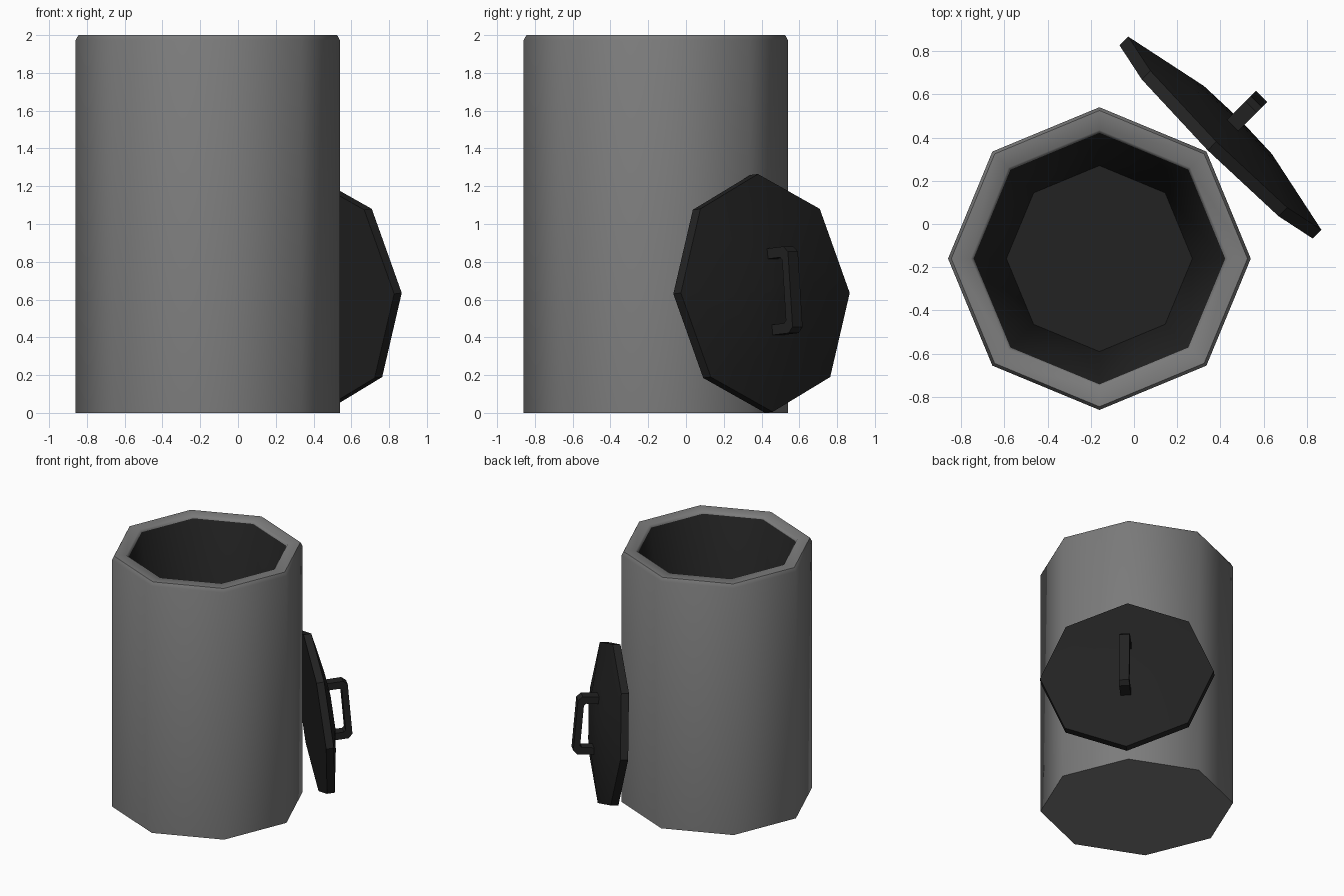
import bpy, bmesh, math
from mathutils import Matrix, Vector

if "Cube" in bpy.data.objects:
    bpy.data.objects.remove(bpy.data.objects["Cube"])


def material(name, v):
    m = bpy.data.materials.new(name)
    m.diffuse_color = (v, v, v, 1)
    m.use_nodes = True
    m.node_tree.nodes["Principled BSDF"].inputs["Base Color"].default_value = m.diffuse_color
    return m


grey = material("grey metal", 0.2)
black = material("dark plastic", 0.016)


def finish(name, bm, mats, smooth):
    bmesh.ops.recalc_face_normals(bm, faces=bm.faces)
    me = bpy.data.meshes.new(name)
    bm.to_mesh(me)
    bm.free()
    ob = bpy.data.objects.new(name, me)
    bpy.context.collection.objects.link(ob)
    for m in mats:
        me.materials.append(m)
    if smooth:
        bpy.ops.object.select_all(action='DESELECT')
        ob.select_set(True)
        bpy.context.view_layer.objects.active = ob
        bpy.ops.object.shade_smooth_by_angle(angle=math.radians(smooth))
    return ob


def lathe(profile, n=8):
    """Eight-sided solid from (radius, z) rings, capped at both ends."""
    bm = bmesh.new()
    rings = [[bm.verts.new((r * math.cos(2 * math.pi * i / n),
                            r * math.sin(2 * math.pi * i / n), z))
              for i in range(n)] for r, z in profile]
    for k, (a, b) in enumerate(zip(rings, rings[1:])):
        for i in range(n):
            j = (i + 1) % n
            bm.faces.new((a[i], a[j], b[j], b[i])).material_index = k
    bm.faces.new(rings[0])
    bm.faces.new(rings[-1]).material_index = len(profile) - 1
    return bm


# barrel: outer wall, rounded rim, tapered dark inside
bm = lathe([(0.70, 0), (0.70, 1.972), (0.685, 2.0), (0.595, 2.0),
            (0.58, 1.98), (0.43, 0.12)])
for f in bm.faces:
    f.material_index = 1 if f.material_index >= 4 else 0
barrel = finish("barrel", bm, [grey, black], 60)
barrel.location = (-0.16, -0.16, 0)

# frame of the leaning lid: local z points outward, local y up the lid
t = math.radians(5)
d = Vector((1, 1, 0)).normalized()
n = d * math.cos(t) + Vector((0, 0, math.sin(t)))
up = -d * math.sin(t) + Vector((0, 0, math.cos(t)))
x = up.cross(n)
place = Matrix((x, up, n)).transposed().to_4x4()
place.translation = d * 0.537 + Vector((0, 0, 0.63))

# lid: flat back, thick edge, shallow dome
bm = lathe([(0.632, 0), (0.632, 0.057), (0.315, 0.124), (0.02, 0.14)])
for f in bm.faces:
    f.material_index = 0
lid = finish("lid", bm, [black], 40)
lid.matrix_world = place

# handle: chamfered U outline, extruded sideways
half = [(0.175, 0.10), (0.23, 0.10), (0.23, 0.25), (0.20, 0.282)]
inner = [(0.16, 0.235), (0.175, 0.22)]
outline = half + [(-y, z) for y, z in reversed(half)]
outline += [(-y, z) for y, z in reversed(inner)] + inner
bm = bmesh.new()
face = bm.faces.new([bm.verts.new((-0.0375, y, z)) for y, z in outline])
ext = bmesh.ops.extrude_face_region(bm, geom=[face], use_keep_orig=True)
bmesh.ops.translate(bm, vec=(0.075, 0, 0),
                    verts=[v for v in ext["geom"] if isinstance(v, bmesh.types.BMVert)])
handle = finish("lid_handle", bm, [black], 0)
handle.matrix_world = place
